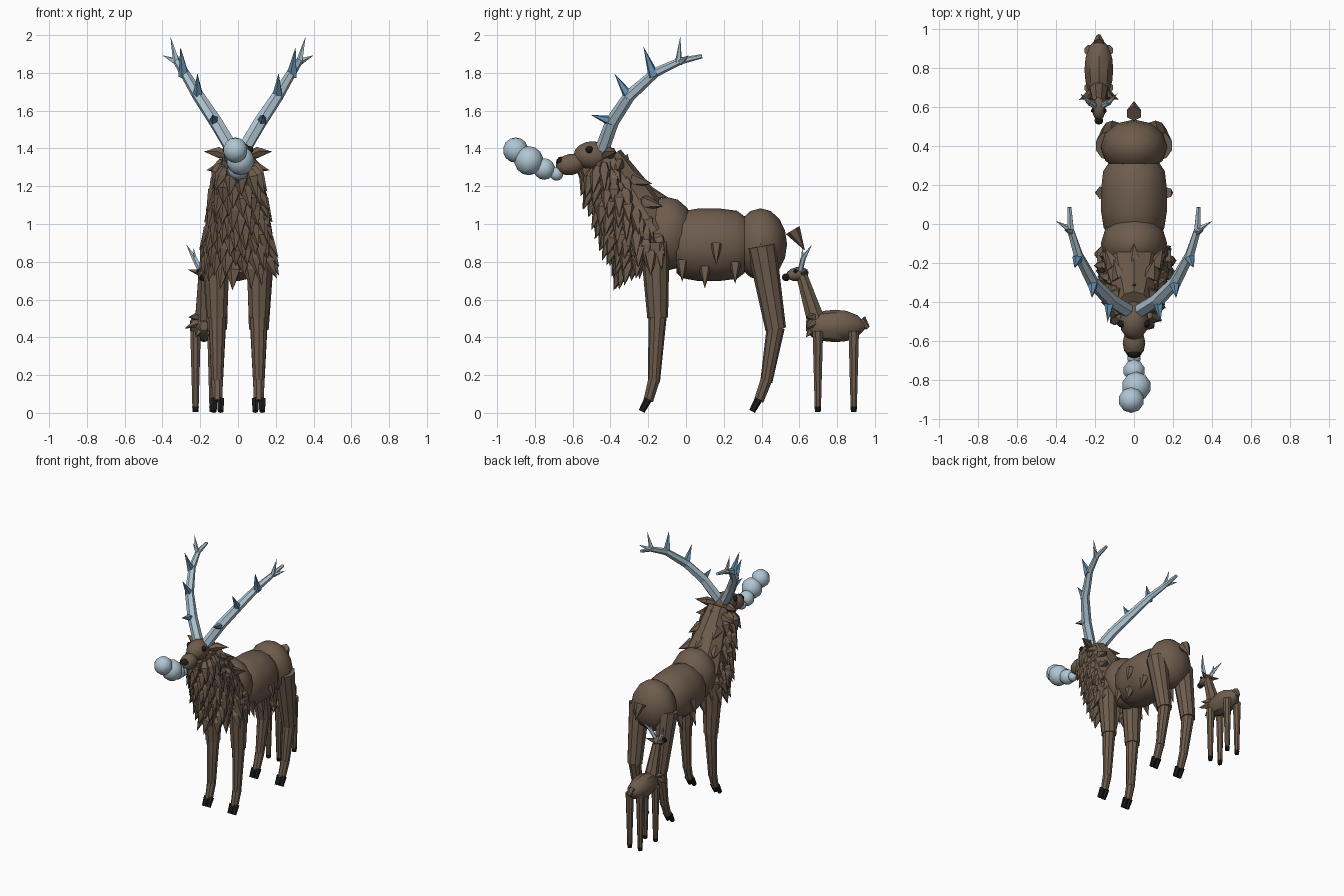
import bpy, bmesh, math, random
from mathutils import Vector, Matrix

if "Cube" in bpy.data.objects:
    bpy.data.objects.remove(bpy.data.objects["Cube"])

random.seed(4)


def material(name, rgb):
    m = bpy.data.materials.new(name)
    m.diffuse_color = (*rgb, 1)
    m.use_nodes = True
    m.node_tree.nodes["Principled BSDF"].inputs["Base Color"].default_value = m.diffuse_color
    return m


FUR = material("brown fur", (0.155, 0.108, 0.074))
ICE = material("pale ice", (0.43, 0.56, 0.65))
BLUE = material("steel blue", (0.13, 0.28, 0.44))
BLACK = material("black horn", (0.012, 0.011, 0.011))


def tube(bm, pts, radii, sides=8, sx=1.0):
    """Loft rings of the given radii along a path; a zero radius makes a tip."""
    pts = [Vector(p) for p in pts]
    rings = []
    for i, (p, r) in enumerate(zip(pts, radii)):
        t = (pts[min(i + 1, len(pts) - 1)] - pts[max(i - 1, 0)]).normalized()
        ref = Vector((1, 0, 0)) if abs(t.x) < 0.9 else Vector((0, 0, 1))
        u = (ref - t * ref.dot(t)).normalized()
        v = t.cross(u)
        if r == 0:
            rings.append([bm.verts.new(p)])
            continue
        rings.append([bm.verts.new(p + (u * math.cos(a) * sx + v * math.sin(a)) * r)
                      for a in (2 * math.pi * (k + 0.5) / sides for k in range(sides))])
    for a, b in zip(rings, rings[1:]):
        for k in range(sides):
            j = (k + 1) % sides
            if len(a) == 1:
                bm.faces.new((a[0], b[j], b[k]))
            elif len(b) == 1:
                bm.faces.new((a[k], a[j], b[0]))
            else:
                bm.faces.new((a[k], a[j], b[j], b[k]))
    for ring in (rings[0], rings[-1]):
        if len(ring) > 2:
            bm.faces.new(ring)


def ball(bm, c, r, seg=12, rings=8, pitch=0):
    m = Matrix.Translation(c) @ Matrix.Rotation(pitch, 4, 'X') @ Matrix.Diagonal((*r, 1))
    bmesh.ops.create_uvsphere(bm, u_segments=seg, v_segments=rings, radius=1, matrix=m)


def spike(bm, base, tip, r, sides=5):
    tube(bm, [base, tip], [r, 0], sides)


def finish(name, bm, mat, smooth=True):
    bmesh.ops.recalc_face_normals(bm, faces=bm.faces)
    me = bpy.data.meshes.new(name)
    bm.to_mesh(me)
    bm.free()
    me.materials.append(mat)
    ob = bpy.data.objects.new(name, me)
    bpy.context.collection.objects.link(ob)
    if smooth:
        bpy.ops.object.select_all(action='DESELECT')
        ob.select_set(True)
        bpy.context.view_layer.objects.active = ob
        bpy.ops.object.shade_smooth_by_angle(angle=math.radians(35))
    return ob


def tube_part(name, mat, pts, radii, sides=10, sx=1.0):
    bm = bmesh.new()
    tube(bm, pts, radii, sides, sx)
    return finish(name, bm, mat)


def ball_part(name, mat, c, r, seg=12, rings=8, pitch=0):
    bm = bmesh.new()
    ball(bm, c, r, seg, rings, pitch)
    return finish(name, bm, mat)


# Body masses of the large stag
ball_part("rump", FUR, (0, 0.395, 0.90), (0.17, 0.14, 0.19))
ball_part("chest", FUR, (0, -0.10, 0.955), (0.17, 0.15, 0.195))
tube_part("barrel", FUR, [(0, y, 0.897) for y in (-0.05, -0.02, 0.07, 0.17, 0.27, 0.31)],
          [0.15, 0.177, 0.193, 0.193, 0.18, 0.15], 14, 0.9)
tube_part("neck", FUR, [(0, -0.20, 0.95), (0, -0.30, 1.14), (0, -0.42, 1.36)],
          [0.17, 0.135, 0.085])
tube_part("tail", FUR, [(0, 0.565, 0.975), (0, 0.63, 0.865)], [0.042, 0], 6)

# Head
ball_part("head", FUR, (0, -0.495, 1.37), (0.075, 0.10, 0.075))
ball_part("snout", FUR, (0, -0.61, 1.322), (0.058, 0.08, 0.056), pitch=0.2)
ball_part("nose", BLACK, (0, -0.662, 1.332), (0.038, 0.026, 0.032), 8, 6)
for s, side in ((-1, "left"), (1, "right")):
    ball_part(side + "_eye", BLACK, (s * 0.062, -0.512, 1.40), (0.02, 0.02, 0.02), 8, 6)
    tube_part(side + "_ear", FUR, [(s * 0.05, -0.43, 1.37), (s * 0.10, -0.40, 1.385),
                                   (s * 0.18, -0.37, 1.39)], [0.02, 0.032, 0], 6)

# Legs: thigh, shin, pastern and two toes each
LEGS = {"front": [(0.115, -0.165, 0.91), (0.11, -0.15, 0.51), (0.11, -0.17, 0.17), (0.11, -0.20, 0.07)],
        "hind": [(0.12, 0.40, 0.89), (0.11, 0.475, 0.45), (0.11, 0.425, 0.17), (0.11, 0.385, 0.07)]}
for end, joints in LEGS.items():
    for s, side in ((-1, "left"), (1, "right")):
        hip, knee, fetlock, ankle = [Vector((s * x, y, z)) for x, y, z in joints]
        name = f"{end}_{side}_"
        tube_part(name + "thigh", FUR, [hip, knee], [0.078, 0.055])
        tube_part(name + "shin", FUR, [knee + Vector((0, 0, 0.01)), fetlock], [0.048, 0.032])
        tube_part(name + "pastern", FUR, [fetlock + Vector((0, 0, 0.01)), ankle], [0.033, 0.028], 8)
        bm = bmesh.new()
        for dx in (-0.018, 0.018):
            tube(bm, [ankle + Vector((dx, 0, 0.01)), ankle + Vector((dx, -0.035, -0.055))],
                 [0.021, 0.017], 6)
        finish(name + "hoof", bm, BLACK)

# Shaggy mane: rows of spikes wrapping the front and sides of the neck
bm = bmesh.new()
low, high = Vector((0, -0.20, 0.86)), Vector((0, -0.435, 1.31))
axis = (high - low).normalized()
fore = Vector((1, 0, 0)).cross(axis)
if fore.y > 0:
    fore = -fore
ROWS = 10
for row in range(ROWS):
    t = row / (ROWS - 1)
    radius = 0.16 - 0.065 * t
    count = 11 if row < 7 else 9
    for k in range(count):
        a = math.radians(-125 + 250 * (k + 0.5 * (row % 2)) / (count - 0.5)) + random.uniform(-.1, .1)
        out = Vector((1, 0, 0)) * math.sin(a) + fore * math.cos(a)
        p = low.lerp(high, t) + out * radius
        d = (Vector((0, 0, -1)) + out * random.uniform(0.2, 0.6)).normalized()
        size = random.uniform(0.11, 0.15)
        tube(bm, [p - d * 0.02, p + d * 0.03, p + d * size], [0.02, random.uniform(0.032, 0.042), 0], 5)
# Withers and nape tufts
for x, y, z in ((-.1, -.22, 1.14), (.1, -.22, 1.14), (0, -.2, 1.19), (-.07, -.28, 1.26), (.07, -.28, 1.26)):
    spike(bm, (x, y, z - 0.02), (x * 1.5, y + 0.10, z - 0.04), 0.045)
for s in (-1, 1):
    spike(bm, (s * 0.07, -0.36, 1.32), (s * 0.17, -0.36, 1.29), 0.04)
spike(bm, (0, -0.33, 1.25), (0, -0.31, 1.38), 0.06)
# Beard
for x, y in ((-0.03, -0.53), (0.03, -0.53), (0, -0.55), (0, -0.50)):
    spike(bm, (x, y, 1.30), (x * 1.4, y + 0.01, 1.175), 0.032)
finish("mane", bm, FUR, False)

# Loose tufts on the flanks and belly
bm = bmesh.new()
for s in (-1, 1):
    for x, y, z in ((0.165, 0.16, 0.90), (0.12, 0.26, 0.80), (0.12, 0.10, 0.775), (0.12, -0.02, 0.81)):
        spike(bm, (s * x, y, z), (s * (x + 0.035), y, z - 0.11), 0.034)
finish("flank_tufts", bm, FUR, False)

# Antlers: segmented beam with blue tines and pale end prongs
BEAM = [(0.03, -0.445, 1.40), (0.12, -0.39, 1.55), (0.21, -0.30, 1.685),
        (0.285, -0.16, 1.81), (0.325, -0.03, 1.87), (0.33, 0.085, 1.895)]
TINES = [((0.125, -0.39, 1.55), (0.135, -0.505, 1.585)), ((0.21, -0.30, 1.68), (0.215, -0.38, 1.805)),
         ((0.285, -0.17, 1.79), (0.305, -0.225, 1.945))]
PRONGS = [((0.325, -0.04, 1.865), (0.358, -0.03, 2.0)), ((0.325, -0.03, 1.865), (0.40, 0.015, 1.90))]
for s, side in ((-1, "left"), (1, "right")):
    flip = lambda p: (s * p[0], p[1], p[2])
    bm = bmesh.new()
    tube(bm, [flip(p) for p in BEAM], [0.038, 0.036, 0.032, 0.025, 0.019, 0.011], 6)
    for a, b in PRONGS:
        spike(bm, flip(a), flip(b), 0.019)
    finish(side + "_antler", bm, ICE, False)
    bm = bmesh.new()
    for a, b in TINES:
        spike(bm, flip(a), flip(b), 0.031)
    finish(side + "_tines", bm, BLUE, False)

# Frosty breath puffs
for i, (x, y, z, r) in enumerate(((0.0, -0.685, 1.272, 0.036), (0.0, -0.75, 1.298, 0.057),
                                  (0.012, -0.832, 1.342, 0.077), (-0.014, -0.902, 1.398, 0.067))):
    ball_part(f"breath_puff_{i + 1}", ICE, (x, y, z), (r, r, r), 10, 7)

# Small deer behind the stag
X = -0.18
tube_part("fawn_body", FUR, [(X, y, 0.467) for y in (0.635, 0.665, 0.73, 0.79, 0.85, 0.91, 0.945)],
          [0.025, 0.058, 0.08, 0.086, 0.08, 0.056, 0.02], 10, 0.9)
tube_part("fawn_neck", FUR, [(X, 0.69, 0.49), (X, 0.61, 0.745)], [0.052, 0.031], 8)
ball_part("fawn_head", FUR, (X, 0.59, 0.742), (0.036, 0.06, 0.037), 10, 6, 0.15)
ball_part("fawn_nose", BLACK, (X, 0.53, 0.725), (0.023, 0.022, 0.021), 8, 6)
tube_part("fawn_tail", FUR, [(X, 0.925, 0.50), (X, 0.963, 0.455)], [0.03, 0.012], 6)
bm = bmesh.new()
for k in range(7):
    a = 2 * math.pi * k / 7
    p = Vector((X + 0.04 * math.sin(a), 0.67, 0.49 + 0.04 * math.cos(a)))
    spike(bm, p, p + Vector((0.065 * math.sin(a), -0.035, 0.03 * math.cos(a) - 0.02)), 0.028)
finish("fawn_ruff", bm, FUR, False)
for s, side in ((-1, "left"), (1, "right")):
    ball_part(f"fawn_{side}_eye", BLACK, (X + s * 0.031, 0.58, 0.757), (0.011, 0.011, 0.011), 6, 5)
    tube_part(f"fawn_{side}_ear", FUR, [(X + s * 0.02, 0.62, 0.75), (X + s * 0.085, 0.645, 0.765)],
              [0.02, 0], 5)
    bm = bmesh.new()
    tube(bm, [(X + s * 0.018, 0.605, 0.76), (X + s * 0.05, 0.62, 0.825), (X + s * 0.095, 0.668, 0.90)],
         [0.015, 0.014, 0], 5)
    spike(bm, (X + s * 0.045, 0.62, 0.81), (X + s * 0.055, 0.615, 0.88), 0.013)
    finish(f"fawn_{side}_antler", bm, ICE, False)
    for y, end in ((0.698, "front"), (0.888, "hind")):
        tube_part(f"fawn_{end}_{side}_leg", FUR, [(X + s * 0.045, y, 0.44), (X + s * 0.045, y, 0.035)],
                  [0.03, 0.018], 8)
        tube_part(f"fawn_{end}_{side}_hoof", BLACK, [(X + s * 0.045, y, 0.04), (X + s * 0.045, y, 0.012)],
                  [0.019, 0.016], 8)

# Settle everything on the ground
bpy.context.view_layer.update()
floor = min((o.matrix_world @ v.co).z for o in bpy.data.objects for v in o.data.vertices)
for o in bpy.data.objects:
    o.location.z -= floor
